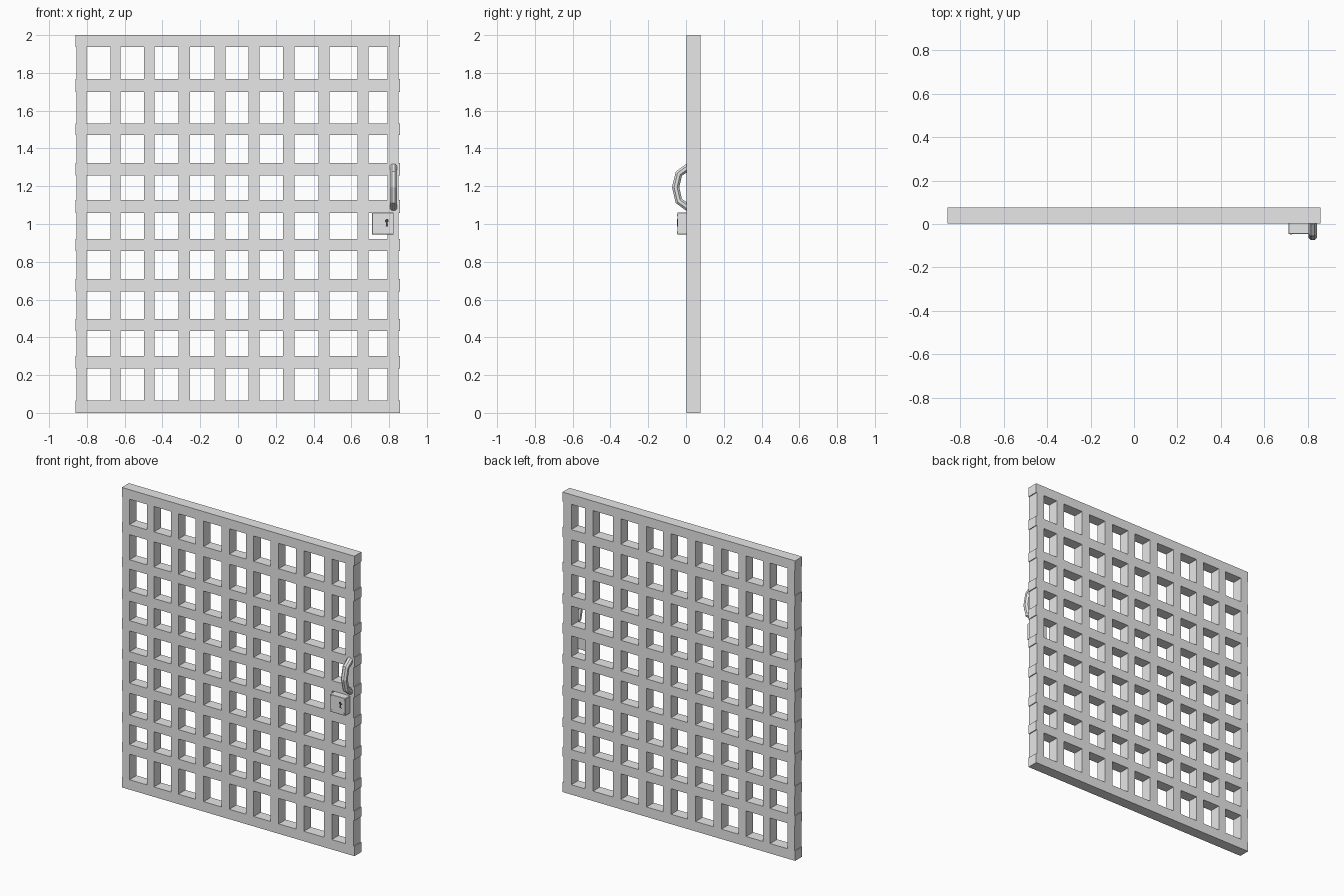
import bpy, bmesh, math
from mathutils import Vector

if "Cube" in bpy.data.objects:
    bpy.data.objects.remove(bpy.data.objects["Cube"])


def material(name, rgb):
    m = bpy.data.materials.new(name)
    m.diffuse_color = (*rgb, 1)
    m.use_nodes = True
    m.node_tree.nodes["Principled BSDF"].inputs["Base Color"].default_value = m.diffuse_color
    return m


GREY = material("grey_metal", (0.8, 0.8, 0.8))
DARK = material("dark_hole", (0.05, 0.05, 0.05))


def finish(bm, name, mat):
    bmesh.ops.recalc_face_normals(bm, faces=bm.faces)
    mesh = bpy.data.meshes.new(name)
    bm.to_mesh(mesh)
    bm.free()
    mesh.materials.append(mat)
    ob = bpy.data.objects.new(name, mesh)
    bpy.context.collection.objects.link(ob)
    return ob


def prism(name, pts, y0, y1, mat):
    """Extrude an outline given in x, z from y0 to y1."""
    bm = bmesh.new()
    face = bm.faces.new([bm.verts.new((x, y0, z)) for x, z in pts])
    new = bmesh.ops.extrude_face_region(bm, geom=[face])["geom"]
    moved = [v for v in new if isinstance(v, bmesh.types.BMVert)]
    bmesh.ops.translate(bm, verts=moved, vec=(0, y1 - y0, 0))
    return finish(bm, name, mat)


def circle(cx, cz, r, n):
    return [(cx + r * math.cos(2 * math.pi * i / n),
             cz + r * math.sin(2 * math.pi * i / n)) for i in range(n)]


# Lattice gate: bar and opening limits alternate; crossbars stick out slightly
xs = [-0.859, -0.855, -0.802, -0.675, -0.622, -0.498, -0.442, -0.315,
      -0.255, -0.125, -0.066, 0.056, 0.114, 0.237, 0.298, 0.427,
      0.484, 0.632, 0.69, 0.792, 0.851, 0.857]
zs = [0, 0.066, 0.236, 0.30, 0.434, 0.497, 0.643, 0.71, 0.857, 0.92, 1.058,
      1.127, 1.257, 1.323, 1.47, 1.533, 1.70, 1.767, 1.936, 2.0]
Y0, Y1 = 0.003, 0.077
NX, NZ = len(xs) - 1, len(zs) - 1


def solid(i, j):
    if not (0 <= i < NX and 0 <= j < NZ):
        return False
    return j % 2 == 0 or i % 2 == 1


bm = bmesh.new()
cache = {}


def corner(i, j, y):
    if (i, j, y) not in cache:
        cache[i, j, y] = bm.verts.new((xs[i], y, zs[j]))
    return cache[i, j, y]


for i in range(NX):
    for j in range(NZ):
        if not solid(i, j):
            continue
        ring = [(i, j), (i + 1, j), (i + 1, j + 1), (i, j + 1)]
        for y in (Y0, Y1):
            bm.faces.new([corner(*p, y) for p in ring])
        for k, (di, dj) in enumerate([(0, -1), (1, 0), (0, 1), (-1, 0)]):
            if not solid(i + di, j + dj):
                a, b = ring[k], ring[(k + 1) % 4]
                bm.faces.new([corner(*a, Y0), corner(*b, Y0),
                              corner(*b, Y1), corner(*a, Y1)])
bmesh.ops.recalc_face_normals(bm, faces=bm.faces)
bmesh.ops.dissolve_limit(bm, angle_limit=0.01, verts=bm.verts, edges=bm.edges)
finish(bm, "lattice_gate", GREY)

# Lock case with corner screws and keyhole
LX0, LX1, LZ0, LZ1, LY = 0.71, 0.824, 0.944, 1.06, -0.046
case = prism("lock_case", [(LX0, LZ0), (LX1, LZ0), (LX1, LZ1), (LX0, LZ1)],
             LY, 0.006, GREY)
bev = case.modifiers.new("soft_edges", "BEVEL")
bev.width = 0.002
bev.segments = 1
for x in (LX0 + 0.012, LX1 - 0.012):
    for z in (LZ0 + 0.012, LZ1 - 0.012):
        prism("lock_screw", circle(x, z, 0.005, 8), LY - 0.002, LY + 0.002, GREY)
prism("keyhole_top", circle(0.788, 1.017, 0.01, 12), LY - 0.001, LY + 0.002, DARK)
prism("keyhole_slot", [(0.784, 1.012), (0.792, 1.012), (0.794, 0.988), (0.782, 0.988)],
      LY - 0.0006, LY + 0.002, DARK)

# Pull handle: octagonal tube swept along a faceted arc
path = [Vector(p) for p in ((0.823, 0.012, 1.302), (0.823, -0.038, 1.266),
                            (0.823, -0.055, 1.194), (0.823, -0.038, 1.122),
                            (0.823, 0.012, 1.086))]
SIDES, R = 8, 0.021
bm = bmesh.new()
rings = []
for k, p in enumerate(path):
    before = (p - path[max(k - 1, 0)]).normalized()
    after = (path[min(k + 1, len(path) - 1)] - p).normalized()
    tangent = (before + after).normalized()
    side = Vector((1, 0, 0))
    out = tangent.cross(side)
    rings.append([bm.verts.new(p + R * (math.cos(a) * side + math.sin(a) * out))
                  for a in (2 * math.pi * (s + 0.5) / SIDES for s in range(SIDES))])
for r0, r1 in zip(rings, rings[1:]):
    for s in range(SIDES):
        t = (s + 1) % SIDES
        bm.faces.new((r0[s], r0[t], r1[t], r1[s]))
bm.faces.new(rings[0])
bm.faces.new(rings[-1])
finish(bm, "pull_handle", GREY)
